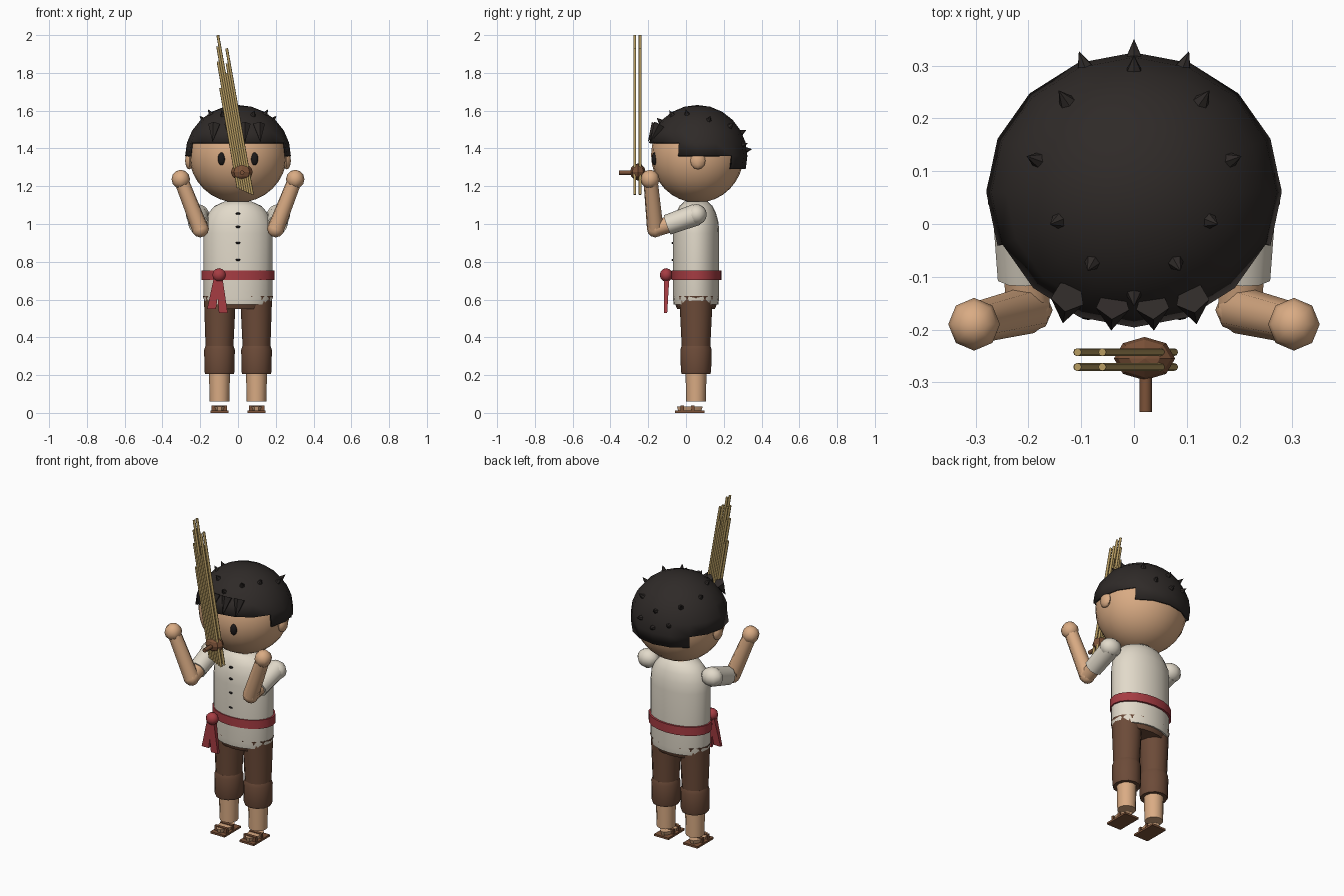
import bpy, bmesh, math
from mathutils import Vector, Matrix

if "Cube" in bpy.data.objects:
    bpy.data.objects.remove(bpy.data.objects["Cube"])


def material(name, rgb):
    m = bpy.data.materials.new(name)
    m.diffuse_color = (*rgb, 1)
    m.use_nodes = True
    m.node_tree.nodes["Principled BSDF"].inputs["Base Color"].default_value = m.diffuse_color
    return m


SKIN = material("skin", (0.70, 0.41, 0.23))
HAIR = material("hair", (0.028, 0.023, 0.021))
SHIRT = material("cloth", (0.76, 0.70, 0.59))
RED = material("red_cloth", (0.38, 0.045, 0.055))
BROWN = material("brown_cloth", (0.15, 0.07, 0.04))
WOOD = material("wood", (0.20, 0.085, 0.04))
BAMBOO = material("bamboo", (0.47, 0.33, 0.12))
DARK = material("dark", (0.012, 0.01, 0.01))


def finish(bm, name, mat, angle=50):
    bmesh.ops.recalc_face_normals(bm, faces=bm.faces)
    mesh = bpy.data.meshes.new(name)
    bm.to_mesh(mesh)
    bm.free()
    mesh.materials.append(mat)
    ob = bpy.data.objects.new(name, mesh)
    bpy.context.collection.objects.link(ob)
    if angle:
        bpy.ops.object.select_all(action='DESELECT')
        ob.select_set(True)
        bpy.context.view_layer.objects.active = ob
        bpy.ops.object.shade_smooth_by_angle(angle=math.radians(angle))
    return ob


def ball(name, c, r, mat, seg=12, rings=8, angle=50):
    bm = bmesh.new()
    bmesh.ops.create_uvsphere(bm, u_segments=seg, v_segments=rings, radius=1,
                              matrix=Matrix.Translation(c) @ Matrix.Diagonal((*r, 1)))
    return finish(bm, name, mat, angle)


def tube(name, a, b, r1, r2, mat, sides=10, angle=50):
    a, b = Vector(a), Vector(b)
    d = b - a
    bm = bmesh.new()
    rot = d.to_track_quat('Z', 'Y').to_matrix().to_4x4()
    bmesh.ops.create_cone(bm, cap_ends=True, segments=sides, radius1=r1, radius2=r2,
                          depth=d.length, matrix=Matrix.Translation((a + b) / 2) @ rot)
    return finish(bm, name, mat, angle)


def loft(name, rings, mat, sides=16, phase=0.0, angle=50):
    """Rings are (cx, cy, z, rx, ry)."""
    bm = bmesh.new()
    loops = []
    for cx, cy, z, rx, ry in rings:
        ts = [phase + math.tau * i / sides for i in range(sides)]
        loops.append([bm.verts.new((cx + rx * math.cos(t), cy + ry * math.sin(t), z)) for t in ts])
    for lo, hi in zip(loops, loops[1:]):
        for i in range(sides):
            j = (i + 1) % sides
            bm.faces.new((lo[i], lo[j], hi[j], hi[i]))
    bm.faces.new(loops[0])
    bm.faces.new(loops[-1])
    return finish(bm, name, mat, angle)


# Head
ball("head", (0, 0.06, 1.365), (0.258, 0.245, 0.252), SKIN, 24, 16)

# Hair cap: sphere with stepped hairline
HC, HR = Vector((0, 0.06, 1.36)), Vector((0.28, 0.265, 0.27))
bm = bmesh.new()
bmesh.ops.create_uvsphere(bm, u_segments=16, v_segments=12, radius=1)
drop = []
for f in bm.faces:
    c = f.calc_center_median()
    side = math.degrees(math.atan2(c.y, abs(c.x)))
    limit = 0.26 if side < -22.5 else (0.0 if side < 45 else -0.26)
    if c.z < limit:
        drop.append(f)
bmesh.ops.delete(bm, geom=drop, context='FACES')
bmesh.ops.transform(bm, matrix=Matrix.Translation(HC) @ Matrix.Diagonal((*HR, 1)), verts=bm.verts)
hair = finish(bm, "hair_cap", HAIR)
solid = hair.modifiers.new("thickness", 'SOLIDIFY')
solid.thickness, solid.offset = 0.012, -1

# Hair tufts standing off the cap
for x, y in [(0, 0.323), (0, 0.295), (0.095, 0.302), (0.13, 0.235),
             (0.185, 0.122), (0.145, 0.005), (0.08, -0.075), (0, -0.135)]:
    for s in ((1, -1) if x else (1,)):
        nx, ny = s * x / HR.x, (y - HC.y) / HR.y
        n = Vector((nx, ny, math.sqrt(max(0.0, 1 - nx * nx - ny * ny))))
        p = HC + n * HR
        tube("hair_tuft", p - n * 0.014, p + n * 0.028, 0.02, 0, HAIR, 6, 0)

# Fringe tufts pointing down
for x, y in [(-0.125, -0.158), (-0.04, -0.172), (0.035, -0.172), (0.11, -0.16)]:
    tube("fringe_tuft", (x, y + 0.02, 1.525), (x * 1.08, y - 0.03, 1.435), 0.033, 0, HAIR, 5, 0)

# Torso, buttons and hips
loft("shirt", [(0, 0.053, z, rx, ry) for z, rx, ry in [
    (0.575, 0.175, 0.118), (0.61, 0.183, 0.123), (0.95, 0.184, 0.123), (1.01, 0.178, 0.119),
    (1.06, 0.155, 0.105), (1.095, 0.125, 0.088), (1.12, 0.07, 0.06)]], SHIRT, 20)
loft("hips", [(0, 0.053, 0.55, 0.155, 0.10), (0, 0.053, 0.60, 0.18, 0.12),
              (0, 0.053, 0.62, 0.187, 0.122)], BROWN, 16)
for z in (1.055, 0.985, 0.90, 0.81):
    ball("button", (0, -0.068, z), (0.013, 0.009, 0.006), DARK, 8, 6)

# Sash with knot and tails
loft("sash", [(0, 0.056, 0.703, 0.193, 0.132), (0, 0.056, 0.755, 0.193, 0.132)], RED, 20)
ball("sash_knot", (-0.10, -0.105, 0.73), (0.038, 0.034, 0.036), RED, 10, 6)
for x0, x1, z in ((-0.11, -0.14, 0.55), (-0.10, -0.078, 0.53)):
    loft("sash_tail", [(x1, -0.108, z, 0.033, 0.012), (x0, -0.102, 0.72, 0.024, 0.02)],
         RED, 4, math.pi / 4, 0)

for s in (-1, 1):
    # Face features
    ball("eye", (s * 0.087, -0.166, 1.345), (0.02, 0.016, 0.034), DARK, 12, 8)
    ball("ear", (s * 0.258, 0.063, 1.335), (0.022, 0.04, 0.046), SKIN, 8, 6)

    # Arms
    shoulder, cuff = (s * 0.215, 0.055, 1.05), (s * 0.207, -0.10, 0.995)
    elbow, wrist = (s * 0.20, -0.163, 0.975), (s * 0.298, -0.187, 1.225)
    ball("shoulder", shoulder, (0.065, 0.055, 0.055), SHIRT, 10, 8)
    tube("sleeve", shoulder, cuff, 0.058, 0.054, SHIRT)
    tube("upper_arm", (s * 0.21, -0.02, 1.02), elbow, 0.046, 0.043, SKIN)
    ball("elbow", elbow, (0.046, 0.044, 0.046), SKIN, 8, 6)
    tube("forearm", elbow, wrist, 0.045, 0.039, SKIN, 8)
    ball("hand", (s * 0.303, -0.19, 1.237), (0.049, 0.05, 0.05), SKIN, 8, 6)

    # Trousers with rolled cuffs
    x = s * 0.098
    loft("trouser_leg", [(x, 0.053, 0.22, 0.07, 0.07), (x, 0.053, 0.36, 0.074, 0.076),
                         (s * 0.096, 0.053, 0.60, 0.084, 0.088)], BROWN, 12)
    loft("trouser_cuff", [(x, 0.053, 0.207, 0.076, 0.076), (x, 0.053, 0.22, 0.08, 0.08),
                          (x, 0.053, 0.335, 0.081, 0.083), (x, 0.053, 0.355, 0.074, 0.076)], BROWN, 12)
    loft("shin", [(x, 0.053, 0.06, 0.052, 0.052), (x, 0.053, 0.23, 0.056, 0.056)], SKIN, 12)

    # Feet in sandals
    loft("sandal_sole", [(x, 0.02, 0.0, 0.068, 0.11), (x, 0.02, 0.012, 0.068, 0.11)],
         WOOD, 4, math.pi / 4, 0)
    loft("foot", [(x, 0.02, 0.012, 0.03, 0.065), (x, 0.02, 0.035, 0.04, 0.072)], SKIN, 10)
    for y in (-0.02, 0.035):
        loft("sandal_strap", [(x, y, 0.01, 0.058, 0.013), (x, y, 0.04, 0.058, 0.013)],
             WOOD, 4, math.pi / 4, 0)

# Mouth organ: two rows of tilted bamboo pipes
tops = [1.72, 1.86, 1.94, 2.0, 1.80, 1.85, 1.93]
for y in (-0.243, -0.271):
    for i, top in enumerate(tops):
        off = -0.033 + 0.0115 * i
        low = 1.19 - 0.5 * (off + 0.033)
        px = lambda z: 0.02 + off - 0.176 * (z - 1.27)
        tube("bamboo_pipe", (px(low), y, low), (px(top), y, top), 0.0075, 0.0075, BAMBOO, 8)

# Wind chest and mouthpiece
ball("wind_chest", (0.02, -0.255, 1.275), (0.058, 0.041, 0.045), WOOD, 8, 6, 0)
tube("mouthpiece", (0.022, -0.27, 1.272), (0.022, -0.356, 1.272), 0.012, 0.012, WOOD, 8)
